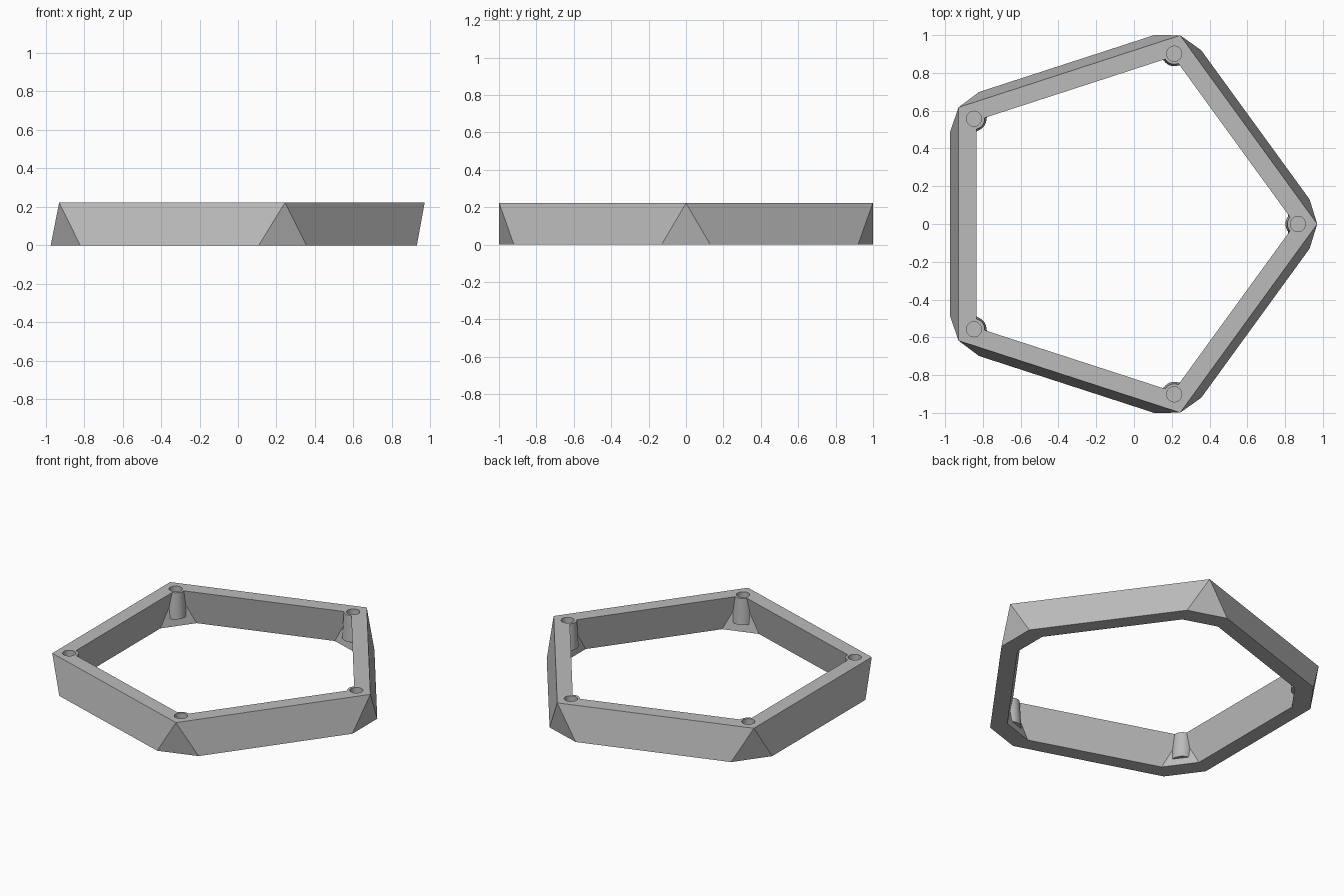
import bpy
import bmesh
from math import sin, cos, pi, radians

if "Cube" in bpy.data.objects:
    bpy.data.objects.remove(bpy.data.objects["Cube"], do_unlink=True)

CENTRE_X = -0.08
HEIGHT = 0.222
INNER = 0.888            # inner outline as a share of the outer one
SIDES = 5
STEP = 2 * pi / SIDES

grey = bpy.data.materials.new("light grey")
grey.use_nodes = True
colour = (0.5, 0.5, 0.5, 1)
grey.diffuse_color = colour
grey.node_tree.nodes["Principled BSDF"].inputs["Base Color"].default_value = colour


def finish(bm, name):
    bmesh.ops.recalc_face_normals(bm, faces=bm.faces)
    mesh = bpy.data.meshes.new(name)
    bm.to_mesh(mesh)
    bm.free()
    mesh.materials.append(grey)
    obj = bpy.data.objects.new(name, mesh)
    bpy.context.collection.objects.link(obj)
    return obj


def posts(name, r_low, r_high, z_low, z_high):
    """One upright round post near each corner."""
    bm = bmesh.new()
    for i in range(SIDES):
        made = bmesh.ops.create_cone(bm, cap_ends=True, segments=32, radius1=r_low,
                                     radius2=r_high, depth=z_high - z_low)
        x, y = CENTRE_X + 0.948 * cos(i * STEP), 0.948 * sin(i * STEP)
        bmesh.ops.translate(bm, verts=made["verts"], vec=(x, y, (z_low + z_high) / 2))
    return finish(bm, name)


def combine(target, other, operation):
    mod = target.modifiers.new(operation.lower(), "BOOLEAN")
    mod.object, mod.operation, mod.solver = other, operation, "EXACT"
    bpy.ops.object.select_all(action="DESELECT")
    bpy.context.view_layer.objects.active = target
    target.select_set(True)
    bpy.ops.object.modifier_apply(modifier=mod.name)
    bpy.data.objects.remove(other, do_unlink=True)


# Frame: sharp pentagon on top, corners cut off towards the bottom
bm = bmesh.new()


def outline(scale):
    def ring(radius, turn, z):
        return [bm.verts.new((CENTRE_X + radius * scale * cos(i * STEP + turn),
                              radius * scale * sin(i * STEP + turn), z))
                for i in range(SIDES)]
    turn = radians(7.35)
    return ring(1.05, 0, HEIGHT), ring(1.018, -turn, 0), ring(1.018, turn, 0)


outer, inner = outline(1), outline(INNER)
for i in range(SIDES):
    j = (i + 1) % SIDES
    for top, before, after in (outer, inner):
        bm.faces.new((top[i], before[i], after[i]))
        bm.faces.new((top[i], after[i], before[j], top[j]))
    (top, before, after), (top_in, before_in, after_in) = outer, inner
    bm.faces.new((top[i], top[j], top_in[j], top_in[i]))
    bm.faces.new((before[i], after[i], after_in[i], before_in[i]))
    bm.faces.new((after[i], before[j], before_in[j], after_in[i]))
frame = finish(bm, "pentagon_frame")

# Round corner bosses with blind holes
combine(frame, posts("corner_bosses", 0.066, 0.056, 0.05, HEIGHT), "UNION")
combine(frame, posts("hole_cutter", 0.04, 0.04, 0.08, HEIGHT + 0.1), "DIFFERENCE")
bpy.ops.object.shade_smooth_by_angle(angle=radians(25))
